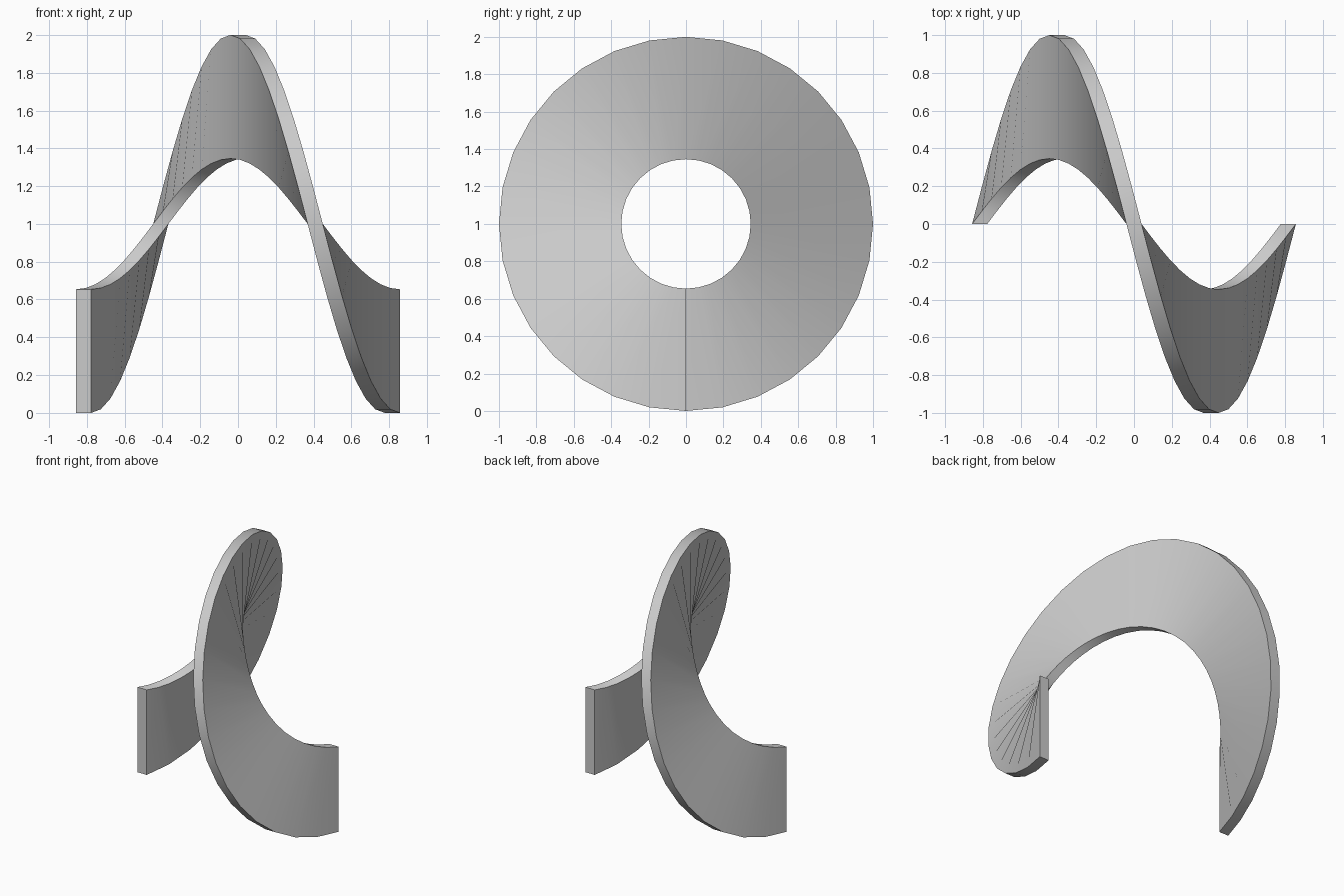
import bpy
import bmesh
from math import sin, cos, tau, radians

cube = bpy.data.objects.get("Cube")
if cube:
    bpy.data.objects.remove(cube, do_unlink=True)

OUTER, INNER = 1.0, 0.346
THICK, LENGTH = 0.08, 1.714
STEPS = 32

# Plain grey material
grey = bpy.data.materials.new("plain_grey")
grey.use_nodes = True
colour = (0.6, 0.6, 0.6, 1)
grey.diffuse_color = colour
grey.node_tree.nodes["Principled BSDF"].inputs["Base Color"].default_value = colour

# One-turn helical blade: a rectangular section swept around the x axis
bm = bmesh.new()


def section(i):
    a = tau * i / STEPS
    x = (i / STEPS - 0.5) * (LENGTH - THICK)
    corners = [(INNER, -1), (OUTER, -1), (OUTER, 1), (INNER, 1)]
    return [bm.verts.new((x + side * THICK / 2, r * sin(a), 1 - r * cos(a)))
            for r, side in corners]


rings = [section(i) for i in range(STEPS + 1)]
for a, b in zip(rings, rings[1:]):
    for k in range(4):
        n = (k + 1) % 4
        bm.faces.new((a[k], a[n], b[n], b[k]))

# Flat end caps
bm.faces.new(rings[0])
bm.faces.new(rings[-1])
bmesh.ops.recalc_face_normals(bm, faces=bm.faces)

mesh = bpy.data.meshes.new("helical_blade")
bm.to_mesh(mesh)
bm.free()
mesh.materials.append(grey)
blade = bpy.data.objects.new("helical_blade", mesh)
bpy.context.collection.objects.link(blade)

# Smooth sweep with crisp rims
bpy.ops.object.select_all(action="DESELECT")
blade.select_set(True)
bpy.context.view_layer.objects.active = blade
bpy.ops.object.shade_smooth_by_angle(angle=radians(30))
